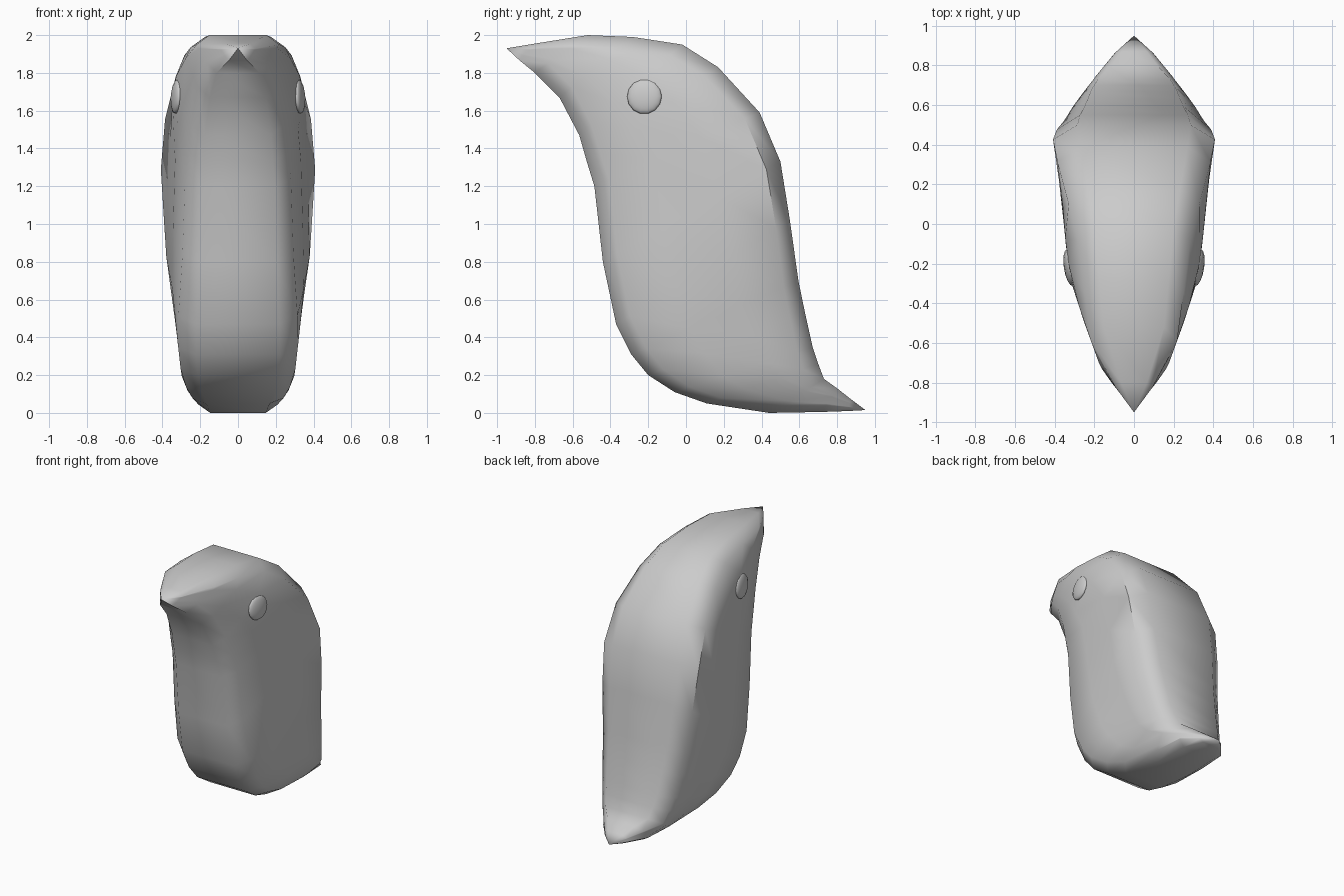
import bpy, bmesh, math

cube = bpy.data.objects.get("Cube")
if cube:
    bpy.data.objects.remove(cube, do_unlink=True)

grey = bpy.data.materials.new("light_grey")
grey.use_nodes = True
grey.diffuse_color = (0.6, 0.6, 0.6, 1)
grey.node_tree.nodes["Principled BSDF"].inputs["Base Color"].default_value = (0.6, 0.6, 0.6, 1)


def lerp_table(table, v):
    """Piecewise linear lookup."""
    if v <= table[0][0]:
        return table[0][1]
    for (a, p), (b, q) in zip(table, table[1:]):
        if v <= b:
            return p + (q - p) * (v - a) / (b - a)
    return table[-1][1]


# Half widths of the body by height and by depth
BY_HEIGHT = [(0, .17), (.1, .26), (.2, .3), (.6, .345), (.95, .4), (1.25, .41),
             (1.5, .4), (1.86, .31), (2, .2)]
BY_DEPTH = [(-.95, 0), (-.72, .17), (-.5, .25), (-.3, .315), (-.1, .345), (.1, .36),
            (.44, .412), (.5, .375), (.7, .23), (.86, .1), (.95, 0)]


def half_width(p):
    return min(lerp_table(BY_HEIGHT, p[1]), lerp_table(BY_DEPTH, p[0]))


# Breast-side and back-side outline points (y, z), paired from beak to tail
BREAST = [(-.88, 1.865), (-.8, 1.8), (-.67, 1.67), (-.565, 1.47), (-.525, 1.33), (-.485, 1.2),
          (-.44, .8), (-.37, .47), (-.29, .31), (-.2, .2), (-.06, .11), (.11, .05),
          (.44, 0), (.72, .005), (.86, .01)]
BACK = [(-.8, 1.955), (-.52, 2), (-.28, 1.99), (-.02, 1.95), (.17, 1.83), (.39, 1.59),
        (.5, 1.33), (.55, 1.02), (.595, .7), (.63, .53), (.67, .35), (.7, .26),
        (.73, .18), (.8, .13), (.87, .075)]


def section(f, b):
    """Half of a rounded cross-section between two outline points."""
    length = math.dist(f, b)
    t = min(.085 / length, .3)
    at = lambda s: (f[0] + (b[0] - f[0]) * s, f[1] + (b[1] - f[1]) * s)
    half = []
    for s in (0, t, .35, .65, 1 - t, 1):
        p = at(s)
        rim = s in (0, 1)
        w = .7 * half_width(at(t if s == 0 else 1 - t)) if rim else half_width(p)
        half.append((w, *p))
    return half


def finish(name, bm, angle):
    bmesh.ops.recalc_face_normals(bm, faces=bm.faces[:])
    mesh = bpy.data.meshes.new(name)
    bm.to_mesh(mesh)
    bm.free()
    obj = bpy.data.objects.new(name, mesh)
    bpy.context.collection.objects.link(obj)
    mesh.materials.append(grey)
    bpy.ops.object.select_all(action='DESELECT')
    obj.select_set(True)
    bpy.context.view_layer.objects.active = obj
    bpy.ops.object.shade_smooth_by_angle(angle=math.radians(angle))
    return obj


# Body: lofted sections closed by a pointed beak and a pointed tail
bm = bmesh.new()
rings = []
for f, b in zip(BREAST, BACK):
    half = section(f, b)
    ring = half + [(-x, y, z) for x, y, z in reversed(half)]
    rings.append([bm.verts.new(p) for p in ring])
n = len(rings[0])
for r, s in zip(rings, rings[1:]):
    for i in range(n):
        j = (i + 1) % n
        bm.faces.new((r[i], r[j], s[j], s[i]))
for tip, ring in (((0, -.95, 1.93), rings[0]), ((0, .95, .015), rings[-1])):
    v = bm.verts.new(tip)
    for i in range(n):
        bm.faces.new((v, ring[i], ring[(i + 1) % n]))
finish("body", bm, 60)

# Eyes: shallow domes set on the sides of the head
for side, name in ((1, "left_eye"), (-1, "right_eye")):
    bm = bmesh.new()
    bmesh.ops.create_uvsphere(bm, u_segments=14, v_segments=8, radius=.093)
    eye = finish(name, bm, 60)
    eye.scale = (1, 1, .3)
    eye.rotation_euler = (0, side * math.radians(86), -side * math.radians(9))
    eye.location = (side * .325, -.22, 1.675)
